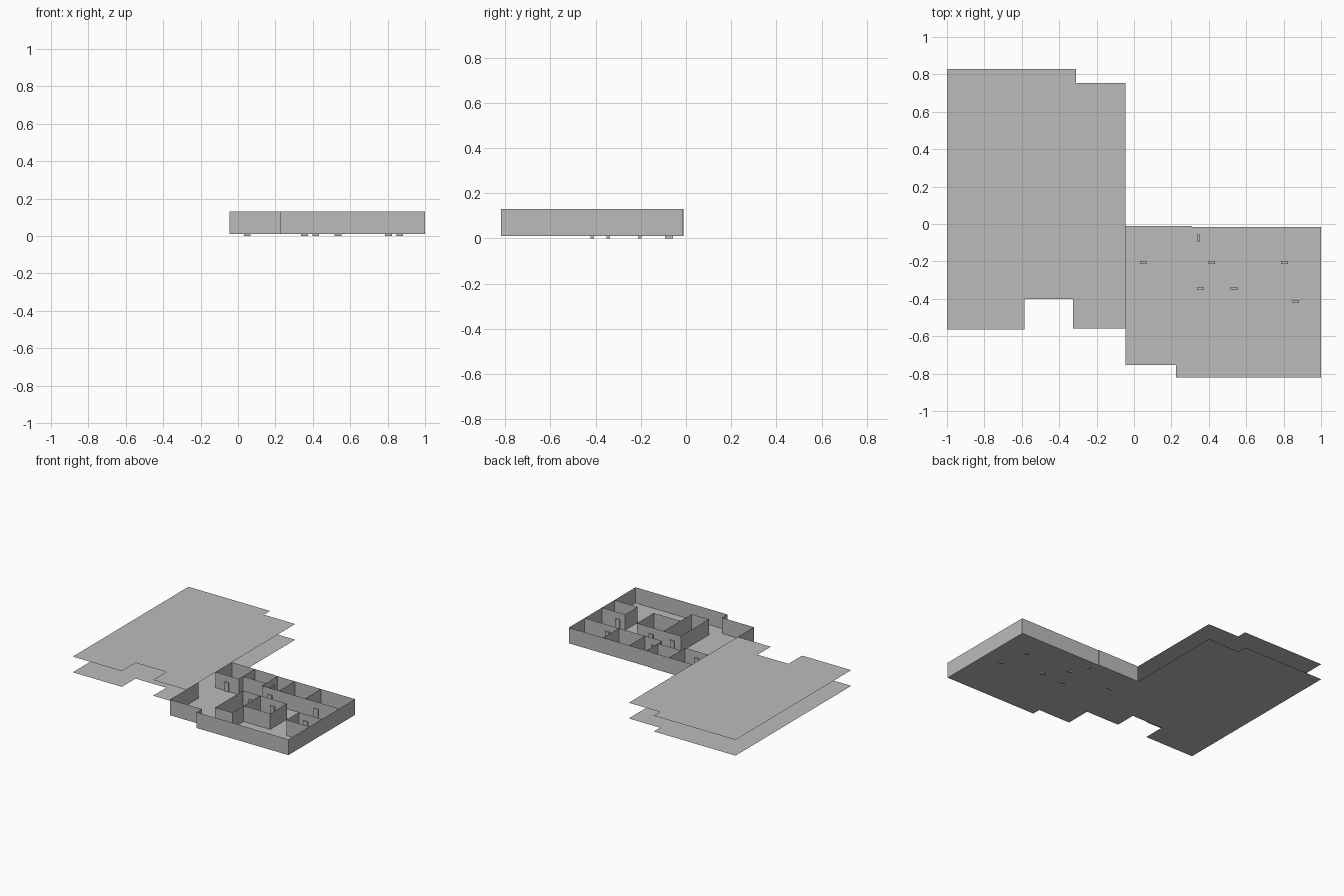
import bpy
import bmesh

cube = bpy.data.objects.get("Cube")
if cube:
    bpy.data.objects.remove(cube, do_unlink=True)

FLOOR, TOP = 0.01, 0.13

grey = bpy.data.materials.new("plain_grey")
grey.use_nodes = True
colour = (0.5, 0.5, 0.5, 1)
grey.diffuse_color = colour
grey.node_tree.nodes["Principled BSDF"].inputs["Base Color"].default_value = colour


def finish(bm, name):
    mesh = bpy.data.meshes.new(name)
    bm.to_mesh(mesh)
    bm.free()
    mesh.materials.append(grey)
    obj = bpy.data.objects.new(name, mesh)
    bpy.context.collection.objects.link(obj)
    return obj


def sheet(name, outline, z):
    """Flat single-sided panel with the given outline."""
    bm = bmesh.new()
    face = bm.faces.new([bm.verts.new((x, y, z)) for x, y in outline])
    face.normal_update()
    if face.normal.z < 0:
        face.normal_flip()
    finish(bm, name)


def walls(name, *paths):
    """Thin upright walls following each path."""
    bm = bmesh.new()
    for path in paths:
        low = [bm.verts.new((x, y, FLOOR)) for x, y in path]
        high = [bm.verts.new((x, y, TOP)) for x, y in path]
        for i in range(len(path) - 1):
            bm.faces.new((low[i], low[i + 1], high[i + 1], high[i]))
    finish(bm, name)


def door(name, x, y, turned=False):
    """Narrow door block that reaches slightly below the floor."""
    w, d = (0.016, 0.036) if turned else (0.036, 0.016)
    bm = bmesh.new()
    bmesh.ops.create_cube(bm, size=1)
    bmesh.ops.scale(bm, vec=(w, d, 0.08), verts=bm.verts)
    bmesh.ops.translate(bm, vec=(x, y, 0.04), verts=bm.verts)
    finish(bm, name)


# Two matching flat slabs beside the house
slab = [(-1, 0.83), (-0.31, 0.83), (-0.31, 0.755), (-0.045, 0.755),
        (-0.045, -0.56), (-0.325, -0.56), (-0.325, -0.4),
        (-0.585, -0.4), (-0.585, -0.565), (-1, -0.565)]
sheet("lower_slab", slab, FLOOR)
sheet("upper_slab", slab, TOP)

# House floor and outer shell, with an opening in the west wall
west, east, south, back = -0.045, 1, -0.82, -0.015
shell = [(west, -0.41), (west, -0.755), (0.225, -0.755), (0.225, south),
         (east, south), (east, back), (0.31, back), (0.31, -0.01),
         (west, -0.01), (west, -0.205)]
sheet("house_floor", shell, FLOOR)
walls("outer_walls", shell)

# Row of rooms along the back, with a recessed stretch of corridor wall
hall = -0.205
walls("back_room_walls",
      [(west, hall), (0.15, hall), (0.15, -0.01)],
      [(0.15, -0.155), (0.345, -0.155)],
      [(0.345, back), (0.345, hall), (east, hall)],
      *[[(x, hall), (x, back)] for x in (0.49, 0.71)])

# Pair of rooms in the middle
mid = -0.345
walls("middle_room_walls",
      [(0.285, mid), (0.285, -0.683), (0.43, -0.683), (0.43, mid)],
      [(0.285, mid), (0.655, mid), (0.655, -0.547), (0.43, -0.547)])

# Small room against the east wall
walls("east_room_walls",
      [(east, -0.415), (0.805, -0.415), (0.805, -0.565), (east, -0.565)])

# Doors
spots = [(0.05, hall), (0.415, hall), (0.805, hall),
         (0.355, mid), (0.535, mid), (0.865, -0.415)]
for number, (x, y) in enumerate(spots, 1):
    door(f"door_{number}", x, y)
door("side_door", 0.345, -0.075, turned=True)
